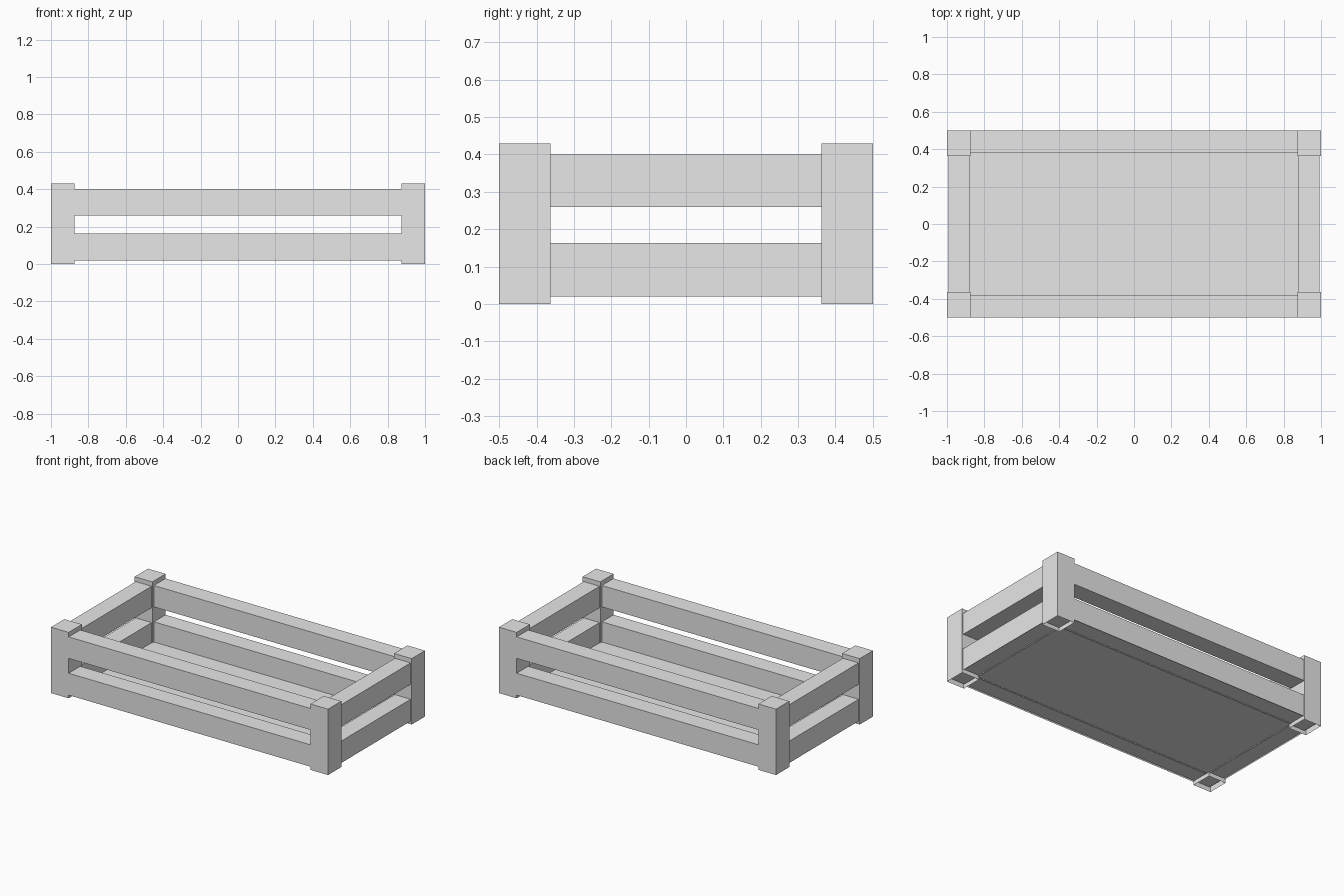
import bpy
import bmesh

cube = bpy.data.objects.get("Cube")
if cube:
    bpy.data.objects.remove(cube, do_unlink=True)

# Single plain grey material
grey = bpy.data.materials.new("plain grey")
grey.use_nodes = True
colour = (0.8, 0.8, 0.8, 1)
grey.diffuse_color = colour
grey.node_tree.nodes["Principled BSDF"].inputs["Base Color"].default_value = colour


def box(name, low, high, open_bottom=False):
    """Axis-aligned box between two corners, optionally hollow from below."""
    bm = bmesh.new()
    bmesh.ops.create_cube(bm, size=1)
    for v in bm.verts:
        v.co = [high[i] if v.co[i] > 0 else low[i] for i in range(3)]
    bm.normal_update()
    if open_bottom:
        bottom = [f for f in bm.faces if f.normal.z < -0.9]
        bmesh.ops.delete(bm, geom=bottom, context='FACES_ONLY')
    mesh = bpy.data.meshes.new(name)
    bm.to_mesh(mesh)
    bm.free()
    mesh.materials.append(grey)
    obj = bpy.data.objects.new(name, mesh)
    bpy.context.collection.objects.link(obj)
    return obj


POST_X, POST_Y = 0.873, 0.363      # inner faces of the posts
RAIL_X, RAIL_Y = 0.878, 0.38       # inner faces of the rails
OUT_X, OUT_Y = 0.992, 0.499        # outer faces of the rails
LEVELS = {"lower": (0.02, 0.163), "upper": (0.26, 0.40)}

# Corner posts, hollow underneath
for x_name, sx in (("right", -1), ("left", 1)):
    for y_name, sy in (("front", -1), ("back", 1)):
        xs = sorted((sx * POST_X, sx))
        ys = sorted((sy * POST_Y, sy * 0.5))
        box(f"{y_name}_{x_name}_post", (xs[0], ys[0], 0), (xs[1], ys[1], 0.43), True)

# Two rails on every side; the lower ones are hollow underneath
for level, (z0, z1) in LEVELS.items():
    hollow = level == "lower"
    for side, s in (("front", -1), ("back", 1)):
        ys = sorted((s * RAIL_Y, s * OUT_Y))
        box(f"{side}_{level}_rail", (-POST_X, ys[0], z0), (POST_X, ys[1], z1), hollow)
    for side, s in (("right", -1), ("left", 1)):
        xs = sorted((s * RAIL_X, s * OUT_X))
        box(f"{side}_{level}_rail", (xs[0], -POST_Y, z0), (xs[1], POST_Y, z1), hollow)

# Thin floor panel running under the rails and through the posts
box("floor_panel", (-0.99, -0.495, 0.027), (0.99, 0.495, 0.031))
